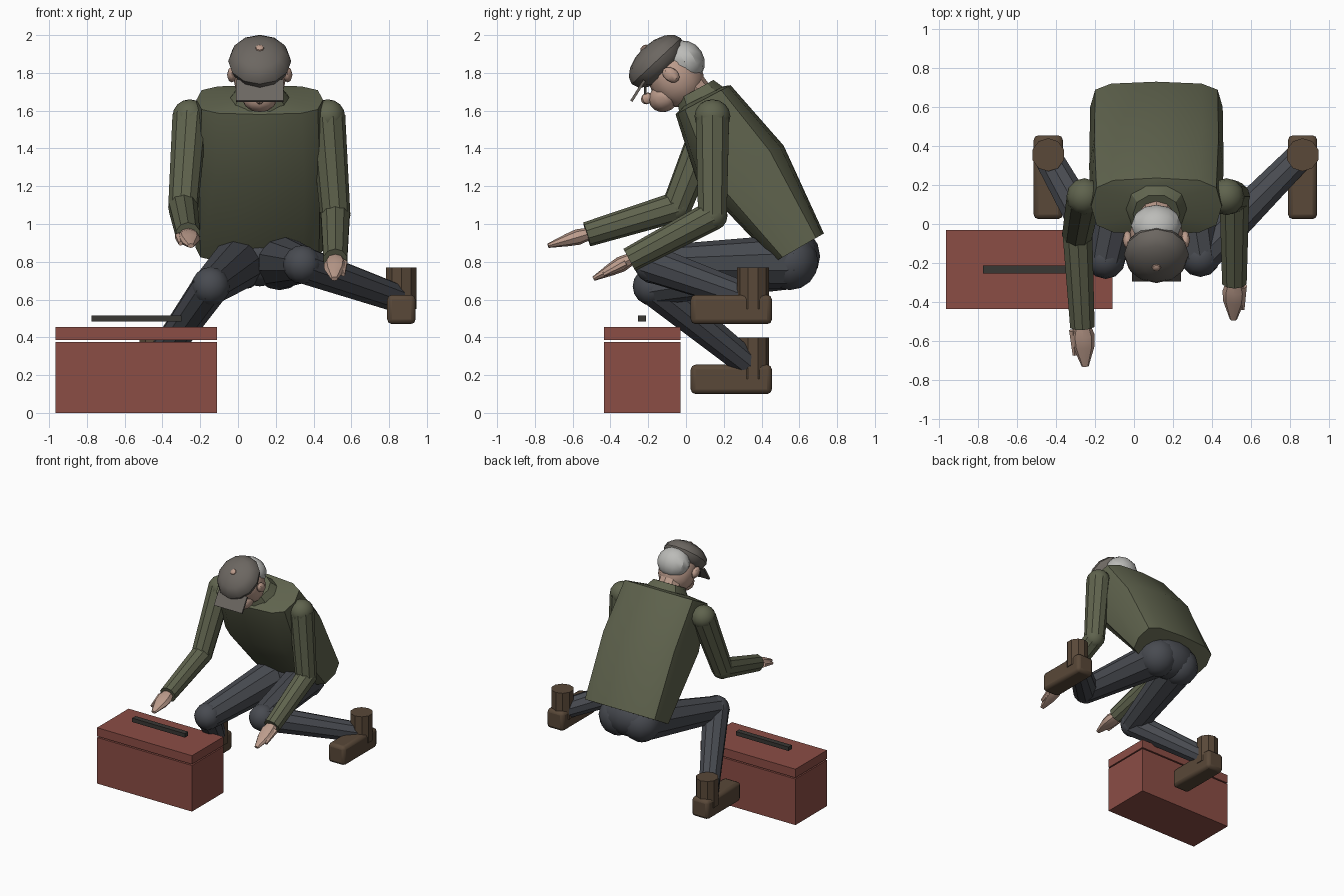
import bpy, bmesh
from math import sin, cos, pi, radians, copysign
from mathutils import Vector, Matrix

if "Cube" in bpy.data.objects:
    bpy.data.objects.remove(bpy.data.objects["Cube"])

CX = 0.115  # body centre line


def mat(name, r, g, b):
    m = bpy.data.materials.new(name)
    m.diffuse_color = (r, g, b, 1)
    m.use_nodes = True
    m.node_tree.nodes["Principled BSDF"].inputs["Base Color"].default_value = m.diffuse_color
    return m


JACKET = mat("jacket_green", 0.115, 0.125, 0.075)
JEANS = mat("trouser_grey", 0.065, 0.07, 0.082)
BOOT = mat("boot_brown", 0.10, 0.065, 0.04)
SKIN = mat("skin", 0.5, 0.33, 0.26)
HAIR = mat("hair", 0.5, 0.5, 0.48)
CAP = mat("cap_grey", 0.15, 0.135, 0.12)
RED = mat("box_red", 0.26, 0.075, 0.06)
DARK = mat("dark", 0.04, 0.038, 0.034)


def finish(name, bm, m, bevel=0, matrix=None):
    if matrix:
        bmesh.ops.transform(bm, matrix=matrix, verts=bm.verts)
    bmesh.ops.recalc_face_normals(bm, faces=bm.faces)
    me = bpy.data.meshes.new(name)
    bm.to_mesh(me)
    bm.free()
    me.materials.append(m)
    ob = bpy.data.objects.new(name, me)
    bpy.context.collection.objects.link(ob)
    if bevel:
        b = ob.modifiers.new("bevel", 'BEVEL')
        b.width, b.segments = bevel, 2
    bpy.ops.object.select_all(action='DESELECT')
    ob.select_set(True)
    bpy.context.view_layer.objects.active = ob
    bpy.ops.object.shade_smooth_by_angle(angle=radians(32))
    return ob


def box(name, lo, hi, m, bevel=0):
    bm = bmesh.new()
    bmesh.ops.create_cube(bm, size=1)
    lo, hi = Vector(lo), Vector(hi)
    mx = Matrix.Translation((lo + hi) / 2) @ Matrix.Diagonal((*(hi - lo), 1))
    return finish(name, bm, m, bevel, mx)


def ball(name, c, r, m, tilt=0, u=12, v=8):
    bm = bmesh.new()
    bmesh.ops.create_uvsphere(bm, u_segments=u, v_segments=v, radius=1)
    mx = (Matrix.Translation(c) @ Matrix.Rotation(radians(tilt), 4, 'X')
          @ Matrix.Diagonal((*r, 1)))
    return finish(name, bm, m, 0, mx)


def limb(name, a, b, ra, rb, m, n=10):
    a, b = Vector(a), Vector(b)
    d = b - a
    bm = bmesh.new()
    bmesh.ops.create_cone(bm, cap_ends=True, segments=n, radius1=ra, radius2=rb, depth=d.length)
    mx = Matrix.Translation((a + b) / 2) @ d.to_track_quat('Z', 'Y').to_matrix().to_4x4()
    return finish(name, bm, m, 0, mx)


def loft(name, rings, m, n=12):
    """Rings are (back y, back z, front y, front z, half width, squareness)."""
    bm = bmesh.new()
    loops = []
    for by, bz, fy, fz, hw, e in rings:
        loop = []
        for i in range(n):
            t = 2 * pi * i / n
            c, s = [copysign(abs(k) ** e, k) for k in (cos(t), sin(t))]
            loop.append(bm.verts.new((CX + hw * c, (by + fy) / 2 + (by - fy) / 2 * s,
                                      (bz + fz) / 2 + (bz - fz) / 2 * s)))
        loops.append(loop)
    for p, q in zip(loops, loops[1:]):
        for i in range(n):
            j = (i + 1) % n
            bm.faces.new((p[i], p[j], q[j], q[i]))
    bm.faces.new(loops[0])
    bm.faces.new(loops[-1])
    return finish(name, bm, m)


def hand(name, wrist, tip, thumb_x):
    w, t = Vector(wrist), Vector(tip)
    d = t - w
    mx = Matrix.Translation(w) @ (-d).to_track_quat('Y', 'Z').to_matrix().to_4x4()
    bm = bmesh.new()
    L = d.length
    prev = None
    # palm to fingertip sections: distance, half width, half thickness
    for y, hw, ht in [(-0.03, .035, .03), (.05, .06, .042), (.11, .055, .033), (L, .018, .012)]:
        ring = [bm.verts.new((hw * cos(k * pi / 4), -y, ht * sin(k * pi / 4))) for k in range(8)]
        if prev:
            for k in range(8):
                bm.faces.new((prev[k], prev[k - 1], ring[k - 1], ring[k]))
        else:
            bm.faces.new(ring)
        prev = ring
    bm.faces.new(prev)
    finish(name, bm, SKIN, 0, mx)
    p = w + Vector((thumb_x, 0, -0.005))
    limb(name + "_thumb", p + d * 0.1, p + d * 0.72, .022, .012, SKIN, 6)


# Toolbox
box("toolbox_body", (-.965, -.435, 0), (-.11, -.03, .375), RED)
box("toolbox_lid", (-.965, -.435, .385), (-.11, -.03, .455), RED)
box("toolbox_handle", (-.775, -.255, .483), (-.30, -.212, .515), DARK)

# Jacket and collar
loft("jacket", [(.73, .95, .47, .80, .34, .55), (.517, 1.415, .055, 1.235, .345, .55),
                (.236, 1.735, -.055, 1.58, .335, .6), (.20, 1.73, -.02, 1.62, .18, .9)], JACKET)
loft("collar", [(.24, 1.70, -.04, 1.57, .185, .9), (.15, 1.765, -.05, 1.655, .12, .9)], JACKET, 10)

# Hips
ball("pelvis", (CX, .55, .83), (.24, .16, .16), JEANS)

# Limbs per side: right is -x, left is +x
sides = {
    "right": dict(hip=(.01, .55, .80), knee=(-.145, -.18, .67), ankle=(-.44, .34, .25),
                  foot=(-.44, .10), sh=(-.255, .14, 1.57), elbow=(-.29, -.05, 1.09),
                  cuff=(-.265, -.525, .945), tip=(-.25, -.73, .885), thumb=-.05),
    "left": dict(hip=(.22, .55, .80), knee=(.34, -.17, .785), ankle=(.865, .36, .60),
                 foot=(.865, .47), sh=(.475, .14, 1.57), elbow=(.515, .14, 1.045),
                 cuff=(.515, -.30, .81), tip=(.51, -.49, .71), thumb=.045),
}
for s, p in sides.items():
    ball(s + "_buttock", p["hip"], (.15, .15, .15), JEANS)
    limb(s + "_thigh", p["hip"], p["knee"], .145, .10, JEANS)
    ball(s + "_knee", p["knee"], (.102, .102, .102), JEANS)
    limb(s + "_shin", p["knee"], p["ankle"], .10, .075, JEANS)
    fx, fz = p["foot"]
    box(s + "_boot_foot", (fx - .075, .025, fz), (fx + .075, .455, fz + .155), BOOT, .025)
    limb(s + "_boot_ankle", (fx, .355, fz + .08), (fx, .355, fz + .30), .085, .085, BOOT, 10)
    ball(s + "_shoulder", p["sh"], (.092, .095, .09), JACKET)
    limb(s + "_upper_sleeve", p["sh"], p["elbow"], .093, .08, JACKET)
    ball(s + "_elbow", p["elbow"], (.08, .08, .08), JACKET)
    limb(s + "_forearm_sleeve", p["elbow"], p["cuff"], .08, .066, JACKET)
    hand(s + "_hand", p["cuff"], p["tip"], p["thumb"])

# Neck and head, tilted forward
limb("neck", (CX, .08, 1.63), (CX, -.02, 1.78), .10, .09, SKIN)
ball("head", (CX, -.055, 1.775), (.14, .145, .165), SKIN, 32)
ball("jaw", (CX, -.115, 1.67), (.095, .085, .075), SKIN, 32)
ball("hair", (CX, -.008, 1.86), (.13, .105, .115), HAIR, 32)
ball("nose", (CX, -.205, 1.665), (.025, .035, .03), SKIN, 30, 8, 6)
for sx in (-1, 1):
    ball("ear", (CX + sx * .148, -.08, 1.79), (.025, .05, .036), SKIN, -35, 8, 6)
    box("eyeglass_lens", (CX + sx * .05 - .04, -.222, 1.685), (CX + sx * .05 + .04, -.21, 1.725), DARK)

# Flat cap with brim and button
ball("cap_crown", (CX, -.157, 1.862), (.167, .178, .098), CAP, 43, 12, 8)
ball("cap_button", (CX, -.222, 1.93), (.024, .024, .015), SKIN, 43, 8, 6)
brim = Matrix.Translation((CX, -.255, 1.705)) @ Matrix.Rotation(radians(58), 4, 'X')
bm = bmesh.new()
bmesh.ops.create_cube(bm, size=1)
finish("cap_brim", bm, CAP, 0, brim @ Matrix.Diagonal((.252, .13, .014, 1)))
